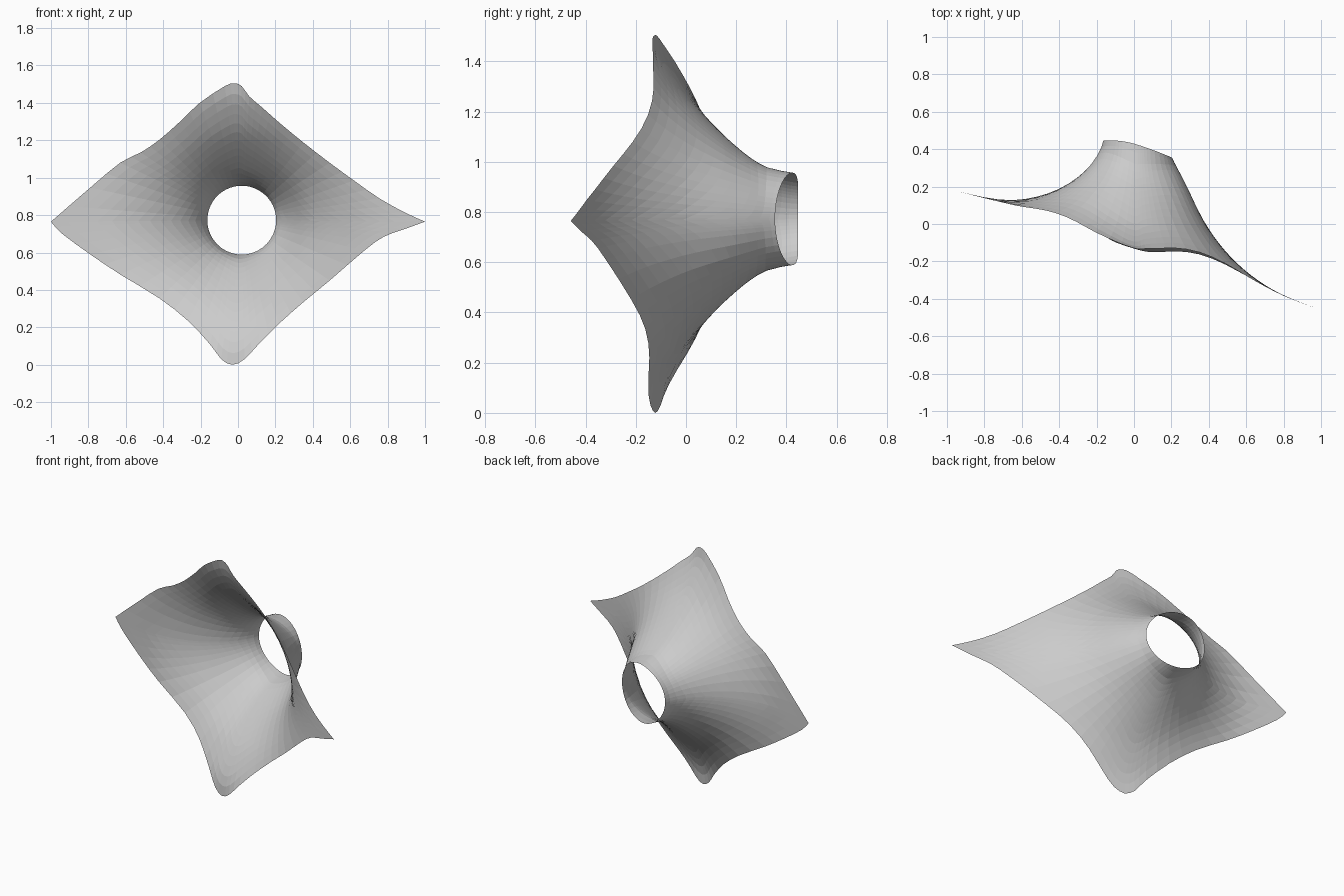
import bpy, bmesh, math

if "Cube" in bpy.data.objects:
    bpy.data.objects.remove(bpy.data.objects["Cube"])

CX, CZ, RING_R = 0.02, 0.773, 0.184      # ring centre and radius seen from the front
BASE_Y, SLOPE = -0.13, -0.32             # tilted base plane: y = BASE_Y + SLOPE * x
STEPS = 15

# Edge of the sheet seen from the front (x, z), one run per side between the sharp side tips
UPPER = [(1, .765), (.89, .815), (.755, .89), (.62, .985), (.49, 1.08), (.35, 1.188),
         (.22, 1.295), (.13, 1.375), (.06, 1.435), (.02, 1.49), (-.02, 1.505), (-.07, 1.49),
         (-.205, 1.4), (-.31, 1.3), (-.42, 1.203), (-.52, 1.135), (-.63, 1.08), (-.79, .947),
         (-1, .765)]
LOWER = [(-1, .765), (-.94, .70), (-.79, .59), (-.63, .483), (-.42, .355), (-.27, .237),
         (-.15, .11), (-.09, .03), (-.03, 0), (.035, .03), (.115, .115), (.22, .22),
         (.35, .335), (.49, .45), (.675, .61), (.78, .685), (.89, .725), (1, .765)]

# Height of the sheet above the base plane against distance from the ring centre
RIGHT = [(.184, .55), (.20, .52), (.23, .475), (.28, .39), (.33, .30), (.38, .228),
         (.48, .13), (.58, .067), (.68, .026), (.80, 0), (1, -.01)]
LEFT = [(.18, .542), (.192, .49), (.24, .39), (.32, .284), (.42, .19), (.52, .12),
        (.62, .068), (.72, .032), (.82, .015), (1.02, 0)]
VERTICAL = [(.184, .56), (.20, .47), (.24, .39), (.305, .305), (.395, .205), (.48, .125),
            (.56, .07), (.65, .022), (.74, 0), (1, 0)]


def smooth_run(pts, n=2):
    """Catmull-Rom curve through the points, without the last one."""
    p = [pts[0]] + pts + [pts[-1]]
    out = []
    for i in range(1, len(p) - 2):
        for k in range(n):
            t = k / n
            out.append(tuple(0.5 * (2 * b + (c - a) * t + (2 * a - 5 * b + 4 * c - d) * t * t
                                    + (3 * b - a - 3 * c + d) * t ** 3)
                             for a, b, c, d in zip(*p[i - 1:i + 3])))
    return out


def height(table, r):
    """Smooth lookup in a height table."""
    r = min(max(r, table[0][0]), table[-1][0])
    i = next(k for k in range(len(table) - 1) if r <= table[k + 1][0])

    def slope(k):
        a, b = table[max(k - 1, 0)], table[min(k + 1, len(table) - 1)]
        return (b[1] - a[1]) / (b[0] - a[0])
    (r0, h0), (r1, h1) = table[i], table[i + 1]
    d = r1 - r0
    t = (r - r0) / d
    return ((2 * t ** 3 - 3 * t * t + 1) * h0 + (t ** 3 - 2 * t * t + t) * d * slope(i)
            + (3 * t * t - 2 * t ** 3) * h1 + (t ** 3 - t * t) * d * slope(i + 1))


# Stretched sheet: spokes from the round opening out to the four-pointed edge
bm = bmesh.new()
spokes = []
for x, z in smooth_run(UPPER) + smooth_run(LOWER):
    z = max(z, 0)
    reach = math.hypot(x - CX, z - CZ)
    c, s = (x - CX) / reach, (z - CZ) / reach
    row = []
    for j in range(STEPS + 1):
        r = RING_R + (reach - RING_R) * (j / STEPS) ** 1.6
        side = RIGHT if c > 0 else LEFT
        h = c * c * height(side, r) + s * s * height(VERTICAL, r)
        px = CX + r * c
        row.append(bm.verts.new((px, BASE_Y + SLOPE * px + h, CZ + r * s)))
    spokes.append(row)
for a, b in zip(spokes, spokes[1:] + spokes[:1]):
    for j in range(STEPS):
        bm.faces.new((a[j], b[j], b[j + 1], a[j + 1]))
bmesh.ops.recalc_face_normals(bm, faces=bm.faces)

mesh = bpy.data.meshes.new("tensile_membrane")
bm.to_mesh(mesh)
bm.free()
bpy.context.collection.objects.link(bpy.data.objects.new("tensile_membrane", mesh))
